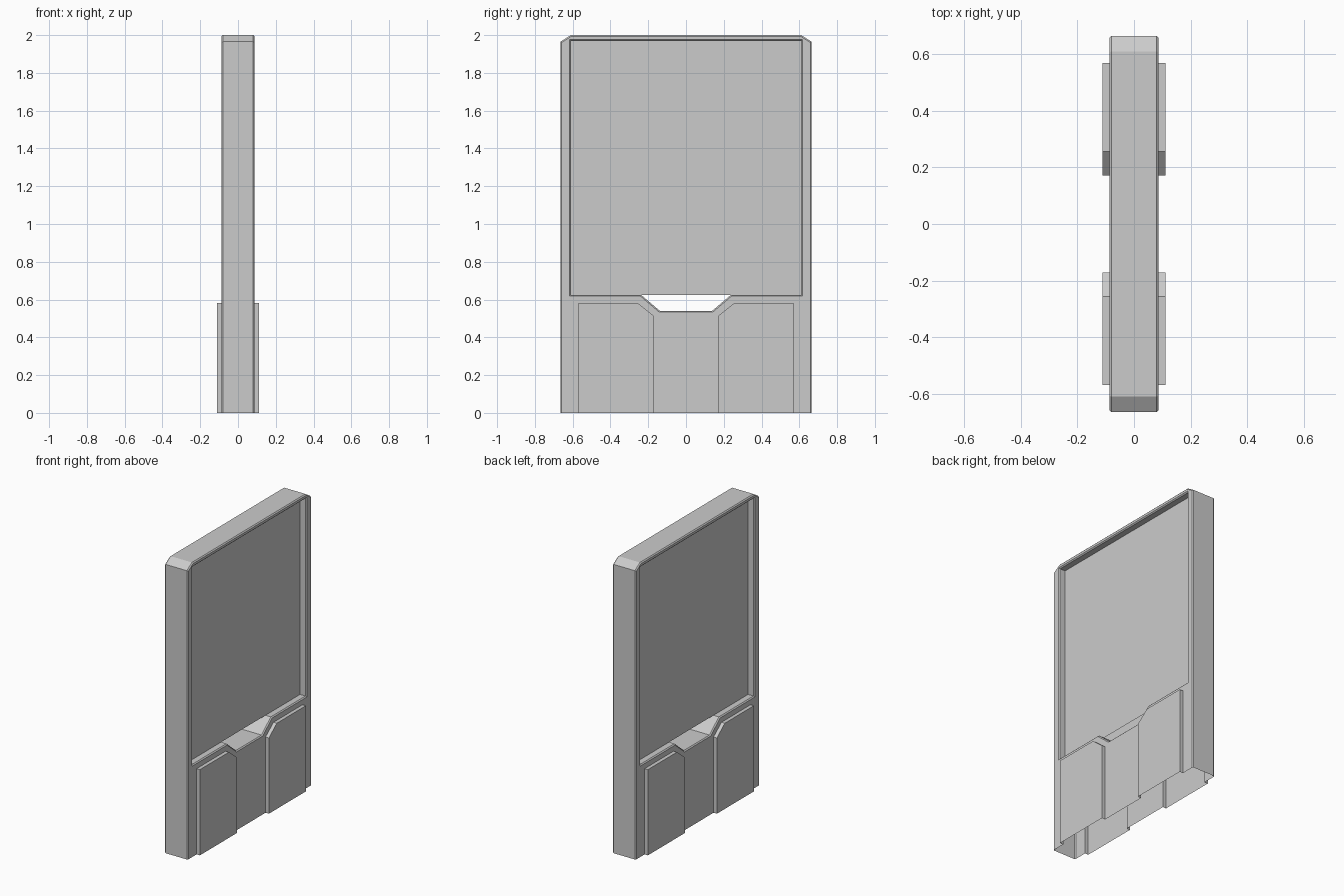
import bpy, bmesh

if "Cube" in bpy.data.objects:
    bpy.data.objects.remove(bpy.data.objects["Cube"])

FACE_X, EDGE_X, PAD_X, PANE_X = 0.087, 0.08, 0.112, 0.04


def ring(bm, x, pts):
    return [bm.verts.new((x, y, z)) for y, z in pts]


def strip(bm, a, b):
    for i in range(len(a) - 1):
        bm.faces.new((a[i], a[i + 1], b[i + 1], b[i]))


def finish(name, bm):
    """One quarter is modelled at +x, +y and mirrored across both axes."""
    bmesh.ops.recalc_face_normals(bm, faces=bm.faces)
    front = max(bm.faces, key=lambda f: f.calc_center_median().x)
    if front.normal.x < 0:
        bmesh.ops.reverse_faces(bm, faces=bm.faces)
    mesh = bpy.data.meshes.new(name)
    bm.to_mesh(mesh)
    bm.free()
    obj = bpy.data.objects.new(name, mesh)
    bpy.context.collection.objects.link(obj)
    mod = obj.modifiers.new("Mirror", 'MIRROR')
    mod.use_axis = (True, True, False)
    mod.merge_threshold = 0.0005
    return obj


# Profiles as (y, z): outer outline, opening with notch, raised pad
outer = [(0.665, 0), (0.665, 1.965), (0.61, 2.0), (0, 2.0)]
outer_face = [(0.658, 0), (0.658, 1.961), (0.608, 1.993), (0, 1.993)]
hole = [(0, 1.97), (0.61, 1.97), (0.61, 0.625),
        (0.238, 0.625), (0.138, 0.54), (0, 0.54)]
hole_face = [(0, 1.977), (0.617, 1.977), (0.617, 0.618),
             (0.241, 0.618), (0.141, 0.533), (0, 0.533)]
pad = [(0.172, 0), (0.172, 0.515), (0.257, 0.583), (0.57, 0.583), (0.57, 0)]

# Frame shell, open underneath, with pads raised from its lower panel
bm = bmesh.new()
o_mid, o_edge, o_face = ring(bm, 0, outer), ring(bm, EDGE_X, outer), ring(bm, FACE_X, outer_face)
h_mid, h_edge, h_face = ring(bm, 0, hole), ring(bm, EDGE_X, hole), ring(bm, FACE_X, hole_face)
p_base, p_top = ring(bm, FACE_X, pad), ring(bm, PAD_X, pad)
for a, b in ((o_mid, o_edge), (o_edge, o_face), (h_mid, h_edge),
             (h_edge, h_face), (p_base, p_top)):
    strip(bm, a, b)
bottom_mid = ring(bm, FACE_X, [(0, 0)])
bm.faces.new(o_face + h_face + bottom_mid + p_base)
bm.faces.new(p_top)
finish("frame", bm)

# Two thin translucent panes filling the opening
bm = bmesh.new()
bm.faces.new(ring(bm, PANE_X, [(0, 0.625), (0.61, 0.625), (0.61, 1.97), (0, 1.97)]))
panes = finish("glass_panes", bm)
glass = bpy.data.materials.new("clear_glass")
glass.diffuse_color = (0.8, 0.8, 0.8, 0.4)
glass.use_nodes = True
glass.node_tree.nodes["Principled BSDF"].inputs["Base Color"].default_value = glass.diffuse_color
panes.data.materials.append(glass)
